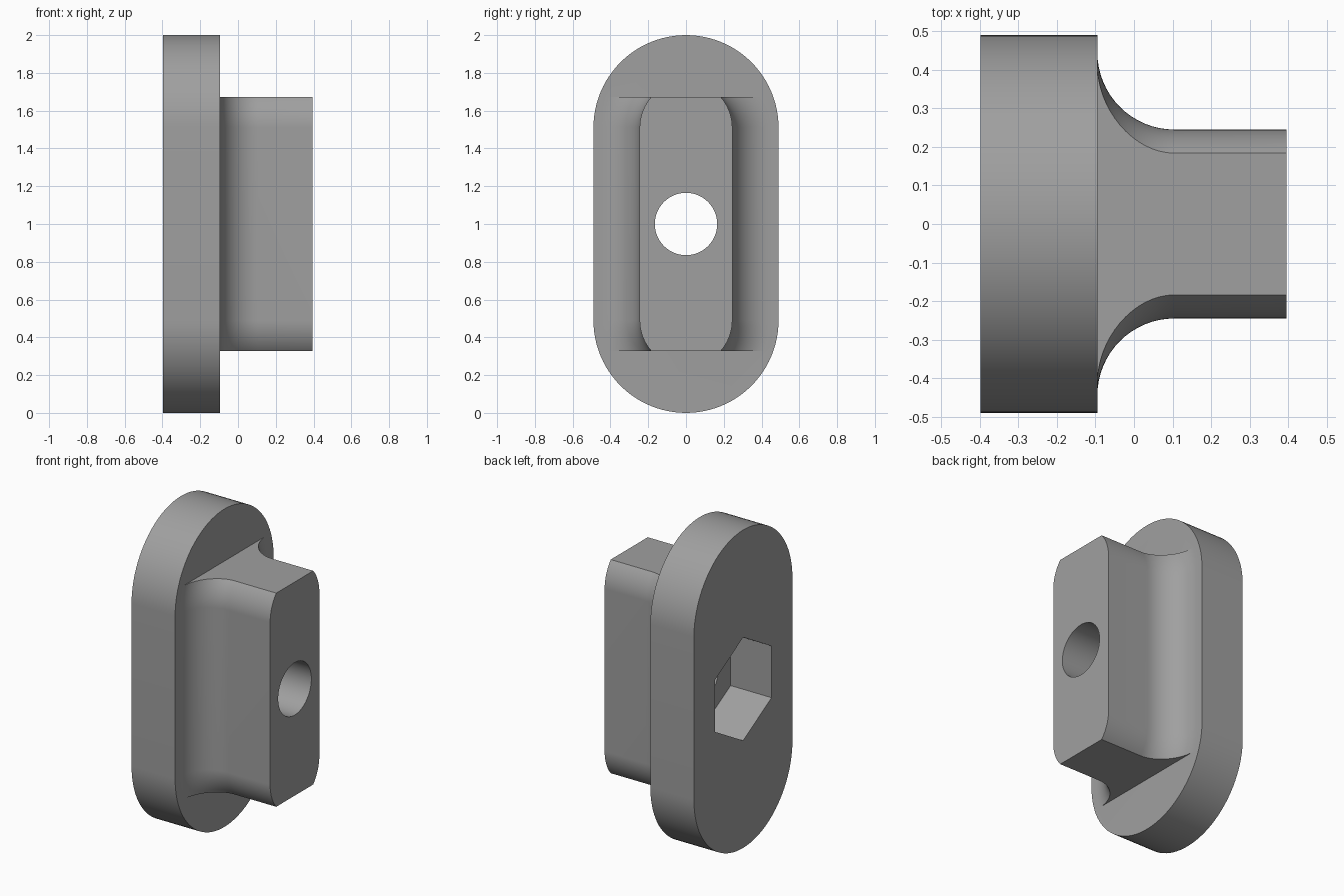
import bpy, bmesh, math

if "Cube" in bpy.data.objects:
    bpy.data.objects.remove(bpy.data.objects["Cube"])

ARC_Z = 0.51      # half distance between the rounded end centres
FLAT_Z = 0.672    # half height of the clipped boss
X_BACK, X_STEP, X_FRONT = -0.398, -0.095, 0.395

grey = bpy.data.materials.new("grey")
grey.diffuse_color = (0.35, 0.35, 0.35, 1)
grey.use_nodes = True
grey.node_tree.nodes["Principled BSDF"].inputs["Base Color"].default_value = grey.diffuse_color


def section(radius, half_height, steps=24):
    """Slot outline in (y, z), clipped flat at the given half height."""
    end = math.asin(min(1.0, (half_height - ARC_Z) / radius))
    quarter = [(radius * math.cos(end * i / steps), ARC_Z + radius * math.sin(end * i / steps))
               for i in range(steps + 1)]
    if quarter[-1][0] < 1e-4:
        upper = quarter + [(-y, z) for y, z in reversed(quarter[:-1])]
    else:
        upper = quarter + [(-y, z) for y, z in reversed(quarter)]
    return upper + [(-y, -z) for y, z in upper]


def polygon(radius, sides):
    return [(radius * math.sin(2 * math.pi * i / sides), radius * math.cos(2 * math.pi * i / sides))
            for i in range(sides)]


def loft(name, stations):
    """Skin a solid through outlines placed along x."""
    bm = bmesh.new()
    rings = [[bm.verts.new((x, y, z + 1)) for y, z in outline] for x, outline in stations]
    n = len(rings[0])
    for a, b in zip(rings, rings[1:]):
        for i in range(n):
            j = (i + 1) % n
            bm.faces.new((a[i], a[j], b[j], b[i]))
    bm.faces.new(rings[0])
    bm.faces.new(rings[-1])
    bmesh.ops.recalc_face_normals(bm, faces=bm.faces[:])
    mesh = bpy.data.meshes.new(name)
    bm.to_mesh(mesh)
    bm.free()
    mesh.materials.append(grey)
    obj = bpy.data.objects.new(name, mesh)
    bpy.context.collection.objects.link(obj)
    return obj


# Rounded base plate
plate = loft("slotted_mount", [(x, section(0.49, ARC_Z + 0.49)) for x in (X_BACK, X_STEP)])

# Boss with a concave fillet flaring out onto the plate
FILLET, BOSS = 0.2, 0.245
stations = [(X_STEP - 0.1, section(BOSS + FILLET, FLAT_Z))]
for i in range(17):
    t = math.pi / 2 * i / 16
    stations.append((X_STEP + FILLET * (1 - math.cos(t)),
                     section(BOSS + FILLET * (1 - math.sin(t)), FLAT_Z)))
stations.append((X_FRONT, section(BOSS, FLAT_Z)))
boss = loft("boss", stations)

# Bolt hole and hexagonal nut recess
hole = loft("hole_cutter", [(x, polygon(0.165, 64)) for x in (-0.6, 0.6)])
recess = loft("nut_recess_cutter", [(x, polygon(0.325, 6)) for x in (-0.6, X_BACK + 0.285)])

bpy.context.view_layer.objects.active = plate
plate.select_set(True)
for tool, operation in ((boss, 'UNION'), (hole, 'DIFFERENCE'), (recess, 'DIFFERENCE')):
    mod = plate.modifiers.new(tool.name, 'BOOLEAN')
    mod.operation = operation
    mod.solver = 'EXACT'
    mod.object = tool
    bpy.ops.object.modifier_apply(modifier=mod.name)
    bpy.data.objects.remove(tool)

bpy.ops.object.shade_smooth_by_angle(angle=math.radians(25))
